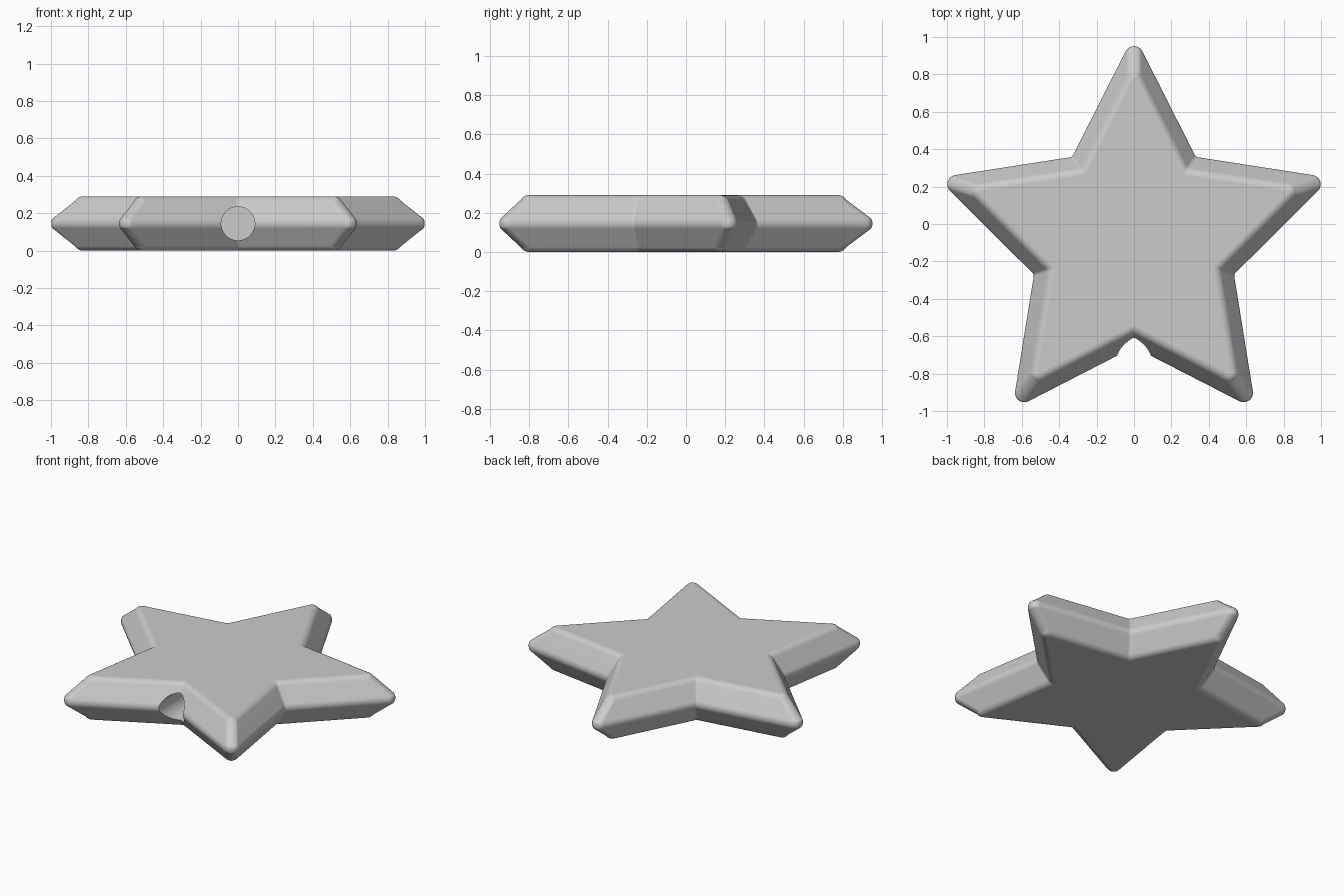
import bpy, bmesh
from math import sin, cos, tan, atan2, radians, pi
from mathutils import Vector

cube = bpy.data.objects.get("Cube")
if cube:
    bpy.data.objects.remove(cube)

HALF = 0.145                 # half thickness
CENTRE_Y = -0.096            # star centre
FILLET = 0.05                # rounding of every outer edge
TIP, NOTCH = 1.108, 0.562    # unrounded corner radii at mid height
STEP = radians(36)
SPREAD = atan2(NOTCH * sin(STEP), TIP - NOTCH * cos(STEP))  # half angle of a point
LEAN = radians(31)           # lean of the sloped sides


def polar(radius, angle):
    return Vector((radius * cos(angle), radius * sin(angle)))


def star_outline(inset, tip_round, notch_round=0.02):
    """Star moved inward by inset, with rounded points and notches."""
    points = []
    tip = TIP - (inset + tip_round) / sin(SPREAD)
    notch = NOTCH - inset / cos(STEP - (pi / 2 - SPREAD))
    turn = pi / 2 - SPREAD
    notch_turn = turn - STEP
    notch = NOTCH - inset / cos(notch_turn)
    for arm in range(5):
        a = pi / 2 + arm * 2 * STEP
        for i in range(-4, 5):
            points.append(polar(tip, a) + polar(tip_round, a + turn * i / 4))
        hub = polar(notch + notch_round / cos(notch_turn), a + STEP)
        for i in (1, 0.33, -0.33, -1):
            points.append(hub - polar(notch_round, a + STEP + notch_turn * i))
    return points


# Upper half of the side profile: (height above middle, inset, point rounding)
profile = []
for i in range(4):
    t = LEAN * i / 3
    profile.append((FILLET * sin(t), FILLET * (1 - cos(t)), FILLET * cos(t)))
h0, inset0, round0 = profile[-1]
top_inset = inset0 + (HALF - h0) * tan(LEAN) + FILLET * tan((pi / 2 - LEAN) / 2)
for i in range(6):
    t = LEAN + (pi / 2 - LEAN) * i / 5
    profile.append((HALF - FILLET * (1 - sin(t)), top_inset - FILLET * cos(t),
                    max(0.004, round0 * cos(t) / cos(LEAN))))
profile = [(-h, o, r) for h, o, r in reversed(profile[1:])] + profile

# Star body lofted through the outlines
bm = bmesh.new()
rings = [[bm.verts.new((p.x, p.y + CENTRE_Y, h + HALF)) for p in star_outline(o, r)]
         for h, o, r in profile]
for low, high in zip(rings, rings[1:]):
    n = len(low)
    for i in range(n):
        j = (i + 1) % n
        bm.faces.new((low[i], low[j], high[j], high[i]))
bm.faces.new(rings[-1])
bm.faces.new(rings[0][::-1])
mesh = bpy.data.meshes.new("star_body")
bm.to_mesh(mesh)
bm.free()
star = bpy.data.objects.new("star_body", mesh)
bpy.context.collection.objects.link(star)

grey = bpy.data.materials.new("light_grey")
grey.use_nodes = True
colour = (0.6, 0.6, 0.6, 1)
grey.diffuse_color = colour
grey.node_tree.nodes["Principled BSDF"].inputs["Base Color"].default_value = colour
mesh.materials.append(grey)

# Round socket bored into the front notch
bpy.ops.mesh.primitive_cylinder_add(vertices=48, radius=0.09, depth=0.7,
                                    location=(0, -0.65, HALF), rotation=(pi / 2, 0, 0))
cutter = bpy.context.object
cutter.name = "socket_cutter"
cutter.hide_render = True
cutter.data.materials.append(grey)
bpy.ops.object.select_all(action="DESELECT")
star.select_set(True)
bpy.context.view_layer.objects.active = star
bore = star.modifiers.new("socket", "BOOLEAN")
bore.operation = "DIFFERENCE"
bore.solver = "EXACT"
bore.object = cutter
bpy.ops.object.modifier_apply(modifier=bore.name)
bpy.data.objects.remove(cutter)

# Smooth fillets with flat main faces
bpy.ops.object.shade_smooth_by_angle(angle=radians(35))
weighted = star.modifiers.new("weighted_normals", "WEIGHTED_NORMAL")
weighted.keep_sharp = True
